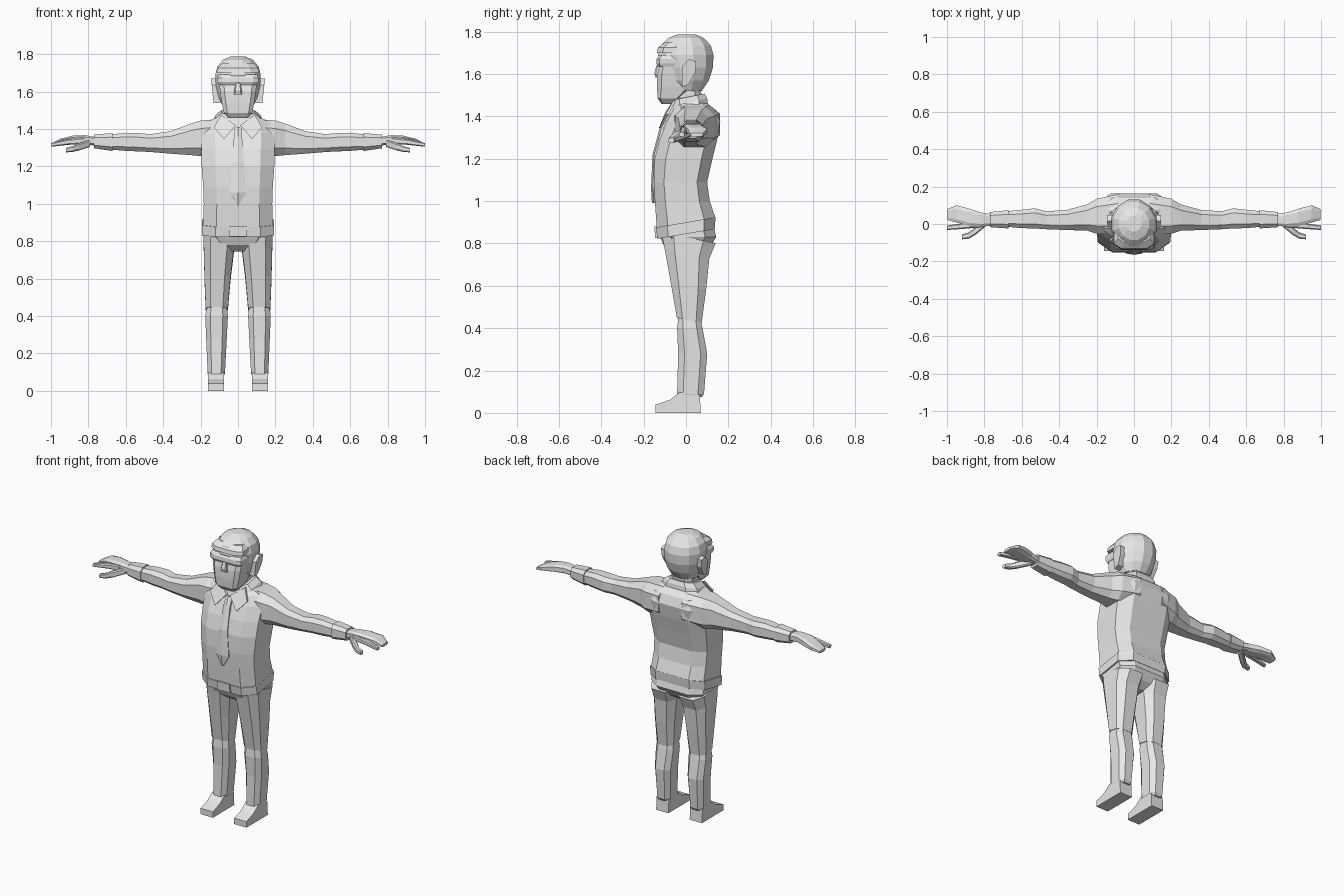
import bpy, bmesh, math
from mathutils import Vector

grey = bpy.data.materials.new("plain_grey")
grey.diffuse_color = (0.8, 0.8, 0.8, 1)


def finish(name, bm, mirror=False):
    """Turn a bmesh into a flat-shaded object, optionally mirrored in x."""
    bmesh.ops.recalc_face_normals(bm, faces=bm.faces[:])
    me = bpy.data.meshes.new(name)
    bm.to_mesh(me)
    bm.free()
    me.materials.append(grey)
    ob = bpy.data.objects.new(name, me)
    bpy.context.collection.objects.link(ob)
    if mirror:
        mod = ob.modifiers.new("mirror", 'MIRROR')
        mod.use_mirror_merge = False
    return ob


def loft(name, rings, mirror=False, caps=True):
    """Skin a list of equal-length closed rings of points."""
    bm = bmesh.new()
    vs = [[bm.verts.new(p) for p in r] for r in rings]
    n = len(vs[0])
    for a, b in zip(vs, vs[1:]):
        for i in range(n):
            j = (i + 1) % n
            bm.faces.new((a[i], a[j], b[j], b[i]))
    if caps:
        bm.faces.new(vs[0])
        bm.faces.new(vs[-1])
    return finish(name, bm, mirror)


def octagon(a0, a1, b0, b1, k):
    """Box a0..a1 by b0..b1 with corners cut by fraction k of each half side."""
    ca, cb, ha, hb = (a0 + a1) / 2, (b0 + b1) / 2, (a1 - a0) / 2, (b1 - b0) / 2
    m = 1 - k
    return [(ca + ha * u, cb + hb * v) for u, v in
            ((m, -1), (1, -m), (1, m), (m, 1), (-m, 1), (-1, m), (-1, -m), (-m, -1))]


def upright(rows, k=0.4, tilt=0.0):
    """Horizontal rings from rows of z, x0, x1, y0, y1."""
    return [[(x, y, z + tilt * y) for x, y in octagon(x0, x1, y0, y1, k)]
            for z, x0, x1, y0, y1 in rows]


def sideways(rows, k=0.45):
    """Rings along x from rows of x, y0, y1, z0, z1."""
    return [[(x, y, z) for y, z in octagon(y0, y1, z0, z1, k)]
            for x, y0, y1, z0, z1 in rows]


def plate(name, pts, depth, mirror=False):
    """Thin plate from an outline, thickened along y."""
    return loft(name, [pts, [(x, y + depth, z) for x, y, z in pts]], mirror)


def sym(rows):
    return [(z, -h, h, f, b) for z, h, f, b in rows]


# Shirt body, with the hem sloping up to the back
body = upright(sym([(0.895, 0.185, -0.138, 0.14)]), 0.38, 0.17)
body += upright(sym([(1.0, 0.183, -0.147, 0.112), (1.09, 0.186, -0.152, 0.1),
                     (1.2, 0.194, -0.148, 0.125), (1.29, 0.196, -0.125, 0.147),
                     (1.375, 0.2, -0.09, 0.162), (1.43, 0.18, -0.062, 0.14),
                     (1.47, 0.1, -0.05, 0.09)]), 0.38)
loft("shirt_body", body)

# Belt, buckle and trouser seat
loft("belt", upright(sym([(0.845, 0.192, -0.135, 0.135),
                          (0.9, 0.192, -0.142, 0.14)]), 0.38, 0.17))
plate("buckle", [(-0.045, -0.146, 0.825), (0.045, -0.146, 0.825),
                 (0.045, -0.149, 0.88), (-0.045, -0.149, 0.88)], 0.02)
loft("trouser_seat", upright(sym([(0.745, 0.05, -0.06, 0.06), (0.78, 0.15, -0.1, 0.11),
                                  (0.83, 0.182, -0.122, 0.143),
                                  (0.9, 0.182, -0.128, 0.125)]), 0.4))

# Trouser legs: thigh and lower leg meet at a stepped knee
loft("thigh", upright([(0.83, 0.01, 0.184, -0.117, 0.14), (0.75, 0.022, 0.183, -0.1, 0.11),
                       (0.6, 0.04, 0.179, -0.072, 0.095),
                       (0.44, 0.054, 0.173, -0.043, 0.074)], 0.45, -0.2), True)
loft("lower_leg", upright([(0.455, 0.06, 0.166, -0.036, 0.066), (0.4, 0.054, 0.175, -0.042, 0.078),
                           (0.28, 0.06, 0.17, -0.037, 0.1), (0.09, 0.07, 0.162, -0.042, 0.085),
                           (0.075, 0.08, 0.155, -0.035, 0.075)], 0.45), True)

# Shoes: side profile swept across the foot
shoe = [(-0.145, 0), (0.07, 0), (0.065, 0.085), (-0.03, 0.098), (-0.075, 0.062), (-0.145, 0.038)]
loft("shoe", [[(x, y, z) for y, z in shoe] for x in (0.075, 0.161)], True)

# Sleeve and cuff
loft("sleeve", sideways([(0.08, -0.06, 0.16, 1.27, 1.455), (0.2, -0.052, 0.135, 1.255, 1.445),
                         (0.25, -0.036, 0.105, 1.26, 1.43), (0.36, -0.032, 0.075, 1.268, 1.388),
                         (0.47, -0.028, 0.068, 1.277, 1.372), (0.53, -0.024, 0.084, 1.28, 1.378),
                         (0.6, -0.022, 0.076, 1.283, 1.38),
                         (0.68, -0.015, 0.068, 1.29, 1.37)]), True)
loft("cuff", sideways([(0.67, -0.024, 0.074, 1.282, 1.378),
                       (0.77, -0.017, 0.064, 1.297, 1.37)]), True)

# Hand: palm with joined fingers, index finger and thumb
loft("palm", sideways([(0.75, -0.008, 0.052, 1.31, 1.356), (0.82, -0.015, 0.062, 1.318, 1.367),
                       (0.88, -0.012, 0.082, 1.318, 1.365), (0.95, 0.008, 0.1, 1.316, 1.348),
                       (0.998, 0.022, 0.08, 1.305, 1.322)], 0.4), True)
loft("index_finger", sideways([(0.82, -0.018, 0.015, 1.32, 1.355), (0.91, -0.026, 0.004, 1.315, 1.345),
                               (1.0, -0.032, -0.008, 1.305, 1.325)], 0.4), True)
loft("thumb", sideways([(0.79, -0.01, 0.03, 1.305, 1.345), (0.85, -0.06, -0.018, 1.285, 1.325),
                        (0.885, -0.079, -0.045, 1.277, 1.308),
                        (0.92, -0.082, -0.056, 1.275, 1.298)], 0.4), True)

# Neck and collar
loft("neck", upright(sym([(1.42, 0.072, -0.055, 0.075), (1.57, 0.07, -0.06, 0.07)]), 0.45))
loft("collar", upright(sym([(1.425, 0.138, -0.085, 0.105), (1.465, 0.118, -0.07, 0.1),
                            (1.49, 0.088, -0.065, 0.088)]), 0.45, 0.2))
plate("collar_flap", [(0.012, -0.098, 1.42), (0.075, -0.128, 1.345), (0.13, -0.095, 1.41),
                      (0.09, -0.06, 1.475)], 0.012, True)

# Tie with knot, hanging down the chest
loft("tie", [[(-w, y, z), (0, y - 0.008, z), (w, y, z), (w, y + 0.012, z), (-w, y + 0.012, z)]
             for w, y, z in ((0.022, -0.088, 1.41), (0.022, -0.112, 1.36), (0.03, -0.15, 1.22),
                             (0.045, -0.157, 1.06), (0.003, -0.153, 0.99))])

# Head: faceted skull, then jaw
skull = [(1.52, 0.08, -0.06, 0.075), (1.57, 0.104, -0.1, 0.108), (1.63, 0.118, -0.118, 0.127),
         (1.69, 0.121, -0.132, 0.13), (1.735, 0.11, -0.12, 0.117),
         (1.77, 0.08, -0.085, 0.085), (1.787, 0.04, -0.04, 0.045)]
head = []
for z, h, f, b in skull:
    ring = []
    for i in range(12):
        a = math.radians(15 + 30 * i)
        c, s = math.cos(a), math.sin(a)
        ring.append((h * c / 0.966, (f + b) / 2 + (b - f) / 2 * s / 0.966, z))
    head.append(ring)
loft("head", head)
loft("jaw", upright(sym([(1.458, 0.05, -0.115, -0.065), (1.485, 0.075, -0.134, -0.03),
                         (1.54, 0.087, -0.137, 0.03), (1.6, 0.096, -0.135, 0.03),
                         (1.64, 0.1, -0.125, 0.02)]), 0.25))

# Nose, brow band and forehead hairline
loft("nose", upright(sym([(1.585, 0.022, -0.145, -0.1), (1.605, 0.02, -0.15, -0.1),
                          (1.66, 0.01, -0.133, -0.1)]), 0.3))
loft("brow", upright(sym([(1.635, 0.102, -0.132, -0.03), (1.65, 0.108, -0.14, -0.03),
                          (1.672, 0.11, -0.138, -0.03), (1.69, 0.1, -0.125, -0.03)]), 0.25))
loft("fringe", upright(sym([(1.7, 0.11, -0.137, 0), (1.725, 0.108, -0.132, 0),
                            (1.75, 0.085, -0.1, 0)]), 0.4))

# Ears, leaning back
ear = [(-0.02, 1.54), (0.012, 1.55), (0.045, 1.61), (0.048, 1.66), (0.015, 1.67), (-0.02, 1.635)]
loft("ear", [[(x + 0.35 * (z - 1.6) * 0.3, y, z) for y, z in ear] for x in (0.1, 0.137)], True)
